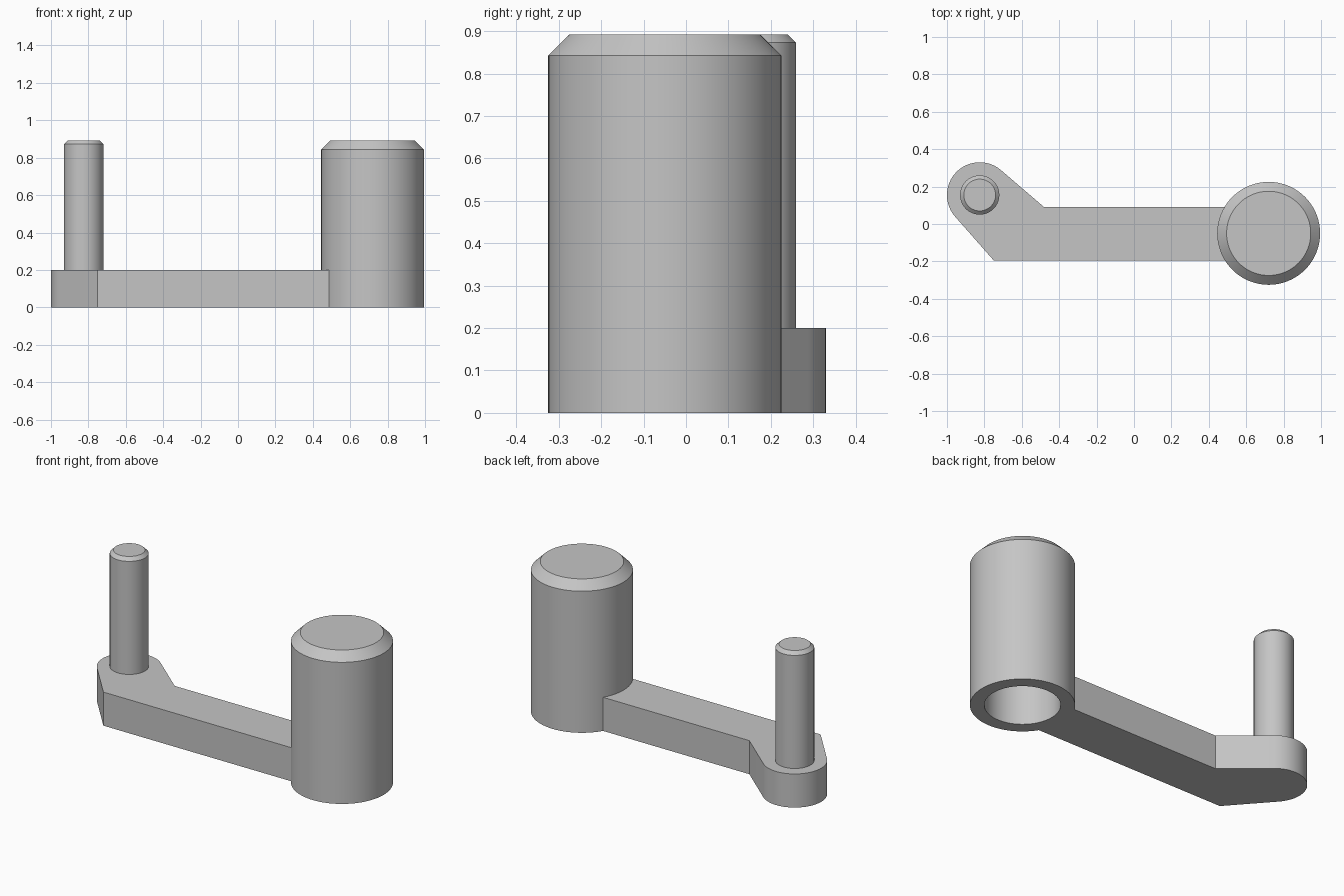
import bpy
import bmesh
from math import acos, asin, atan2, cos, pi, sin
from mathutils import Vector

cube = bpy.data.objects.get("Cube")
if cube:
    bpy.data.objects.remove(cube)

HEIGHT = 0.893
ARM_TOP = 0.2
HUB = Vector((0.72, -0.05))
HUB_R = 0.275
BOSS = Vector((-0.825, 0.155))
BOSS_R = 0.175

grey = bpy.data.materials.new("plain grey")
grey.use_nodes = True
grey.diffuse_color = (0.56, 0.56, 0.56, 1)
grey.node_tree.nodes["Principled BSDF"].inputs["Base Color"].default_value = grey.diffuse_color


def finish(name, bm, location):
    bmesh.ops.recalc_face_normals(bm, faces=bm.faces)
    mesh = bpy.data.meshes.new(name)
    bm.to_mesh(mesh)
    bm.free()
    obj = bpy.data.objects.new(name, mesh)
    bpy.context.collection.objects.link(obj)
    obj.location = location
    mesh.materials.append(grey)
    bpy.ops.object.select_all(action="DESELECT")
    obj.select_set(True)
    bpy.context.view_layer.objects.active = obj
    bpy.ops.object.shade_smooth_by_angle(angle=pi / 6)
    return obj


def turned(name, centre, profile, steps=96):
    """Revolve a (radius, height) profile about a vertical axis."""
    bm = bmesh.new()
    verts = [bm.verts.new((r, 0, z)) for r, z in profile]
    edges = [bm.edges.new(pair) for pair in zip(verts, verts[1:])]
    bmesh.ops.spin(bm, geom=verts + edges, cent=(0, 0, 0), axis=(0, 0, 1),
                   angle=2 * pi, steps=steps, use_duplicate=False)
    bmesh.ops.remove_doubles(bm, verts=bm.verts, dist=0.0001)
    return finish(name, bm, (centre.x, centre.y, 0))


def arc(centre, radius, start, end, count):
    return [centre + radius * Vector((cos(a), sin(a)))
            for a in (start + (end - start) * i / count for i in range(count + 1))]


def tangent_angle(corner, side):
    """Angle on the boss where a line from the corner touches it."""
    d = corner - BOSS
    return atan2(d.y, d.x) + side * acos(BOSS_R / d.length)


# Chamfered hub with a blind bore in its underside
turned("hub", HUB, [(0, 0.7), (0.2, 0.7), (0.2, 0), (HUB_R, 0),
                    (HUB_R, HEIGHT - 0.05), (HUB_R - 0.05, HEIGHT), (0, HEIGHT)])

# Chamfered pin, seated in the arm
turned("pin", BOSS, [(0, 0.1), (0.105, 0.1), (0.105, HEIGHT - 0.02),
                     (0.085, HEIGHT), (0, HEIGHT)], 64)

# Cranked arm: round boss with tangent sides, ending inside the hub wall
back_corner = Vector((-0.48, 0.09))
front_corner = Vector((-0.75, -0.195))
end_r = HUB_R - 0.01
outline = [back_corner]
outline += arc(BOSS, BOSS_R, tangent_angle(back_corner, 1),
               tangent_angle(front_corner, -1) + 2 * pi, 40)
outline += [front_corner]
outline += arc(HUB, end_r, pi + asin((HUB.y - front_corner.y) / end_r),
               pi - asin((back_corner.y - HUB.y) / end_r), 20)

bm = bmesh.new()
base = bm.faces.new([bm.verts.new((p.x, p.y, 0)) for p in outline])
top = bmesh.ops.extrude_face_region(bm, geom=[base])["geom"]
bmesh.ops.translate(bm, vec=(0, 0, ARM_TOP),
                    verts=[v for v in top if isinstance(v, bmesh.types.BMVert)])
if not any(f.calc_center_median().z < 0.001 for f in bm.faces):
    bm.faces.new([v for v in bm.verts if v.co.z < 0.001])
finish("arm", bm, (0, 0, 0))
